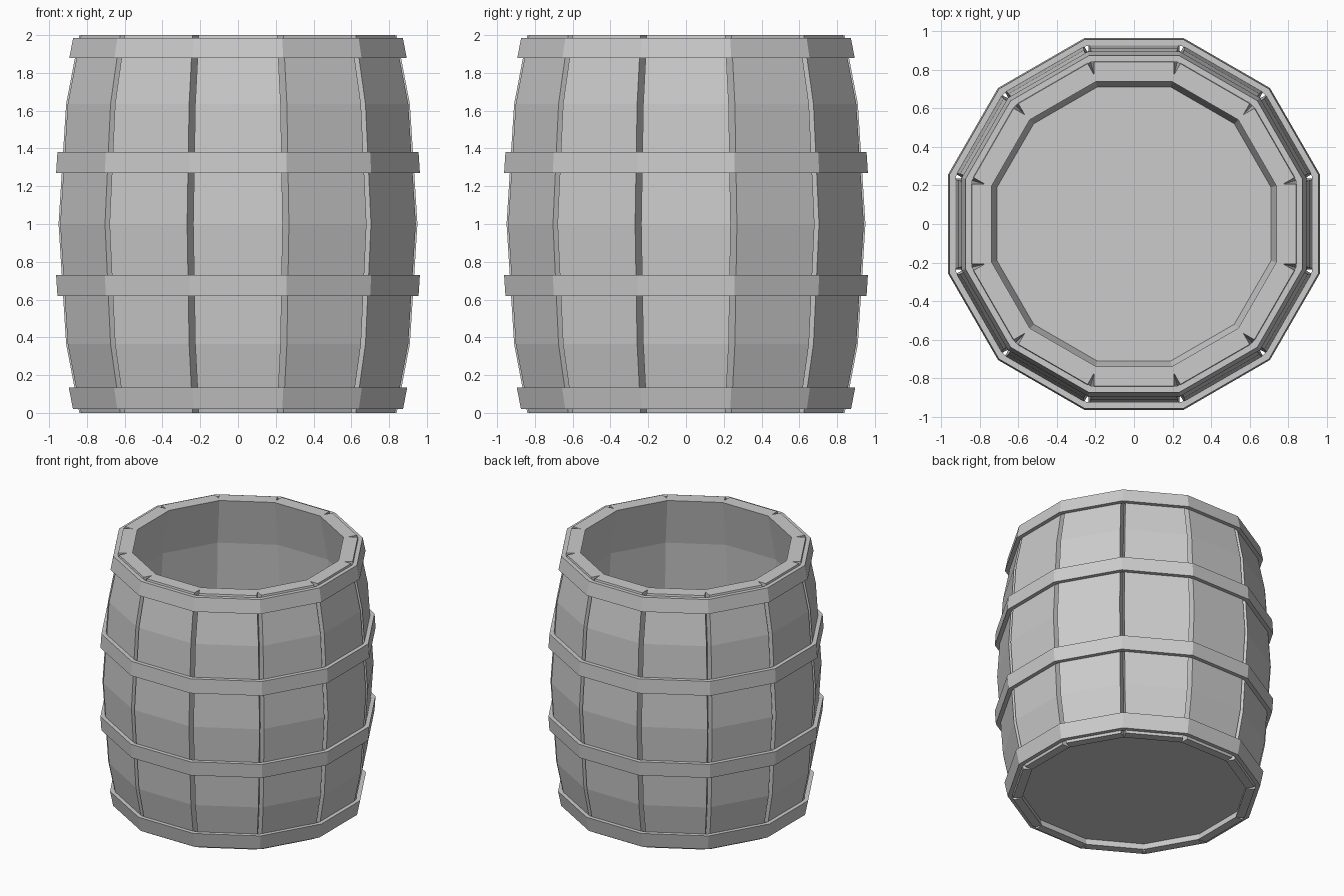
import bpy, bmesh, math
from mathutils import Matrix

if "Cube" in bpy.data.objects:
    bpy.data.objects.remove(bpy.data.objects["Cube"])

SIDES = 12
HALF = math.pi / SIDES
OUTER = [(0.84, 0), (0.91, 0.365), (0.95, 1.0), (0.91, 1.635), (0.84, 2.0)]
STAVE_T = 0.065


def finish(bm, name):
    bmesh.ops.recalc_face_normals(bm, faces=bm.faces)
    me = bpy.data.meshes.new(name)
    bm.to_mesh(me)
    bm.free()
    ob = bpy.data.objects.new(name, me)
    bpy.context.collection.objects.link(ob)
    return ob


def bulge(z):
    """Outer distance of the stave face at height z."""
    for (r0, z0), (r1, z1) in zip(OUTER, OUTER[1:]):
        if z <= z1:
            return r0 + (r1 - r0) * (z - z0) / (z1 - z0)
    return OUTER[-1][0]


def lathe(name, profile, closed):
    """Twelve-sided ring from (flat distance, z) points; open profiles get caps."""
    bm = bmesh.new()
    loops = []
    for r, z in profile:
        R = r / math.cos(HALF)
        loops.append([bm.verts.new((R * math.cos(HALF * (2 * i + 1)),
                                    R * math.sin(HALF * (2 * i + 1)), z))
                      for i in range(SIDES)])
    pairs = list(zip(loops, loops[1:]))
    if closed:
        pairs.append((loops[-1], loops[0]))
    else:
        bm.faces.new(loops[0])
        bm.faces.new(loops[-1])
    for a, b in pairs:
        for i in range(SIDES):
            j = (i + 1) % SIDES
            bm.faces.new((a[i], a[j], b[j], b[i]))
    return finish(bm, name)


# Staves: parallel-sided planks that meet at their inner edges
def stave(index):
    bm = bmesh.new()
    rows = []
    for r, z in OUTER:
        ri = r - STAVE_T
        w = ri * math.tan(HALF)
        rows.append([bm.verts.new(p) for p in
                     ((ri, -w, z), (r, -w, z), (r, w, z), (ri, w, z))])
    for a, b in zip(rows, rows[1:]):
        for i in range(4):
            j = (i + 1) % 4
            bm.faces.new((a[i], a[j], b[j], b[i]))
    bm.faces.new(rows[0])
    bm.faces.new(rows[-1])
    bm.transform(Matrix.Rotation(index * 2 * HALF, 4, 'Z'))
    finish(bm, f"stave_{index + 1}")


for n in range(SIDES):
    stave(n)

# Inner cup: wall lining and recessed floor
lathe("inner_cup", [
    (bulge(0.05) - STAVE_T, 0.05), (0.845, 0.365), (0.885, 1.0),
    (0.845, 1.635), (0.775, 2.0),
    (0.738, 2.0), (0.808, 1.635), (0.848, 1.0), (0.80, 0.365), (0.71, 0.09),
], closed=False)

# Hoops that follow the slope of the staves
for name, z0, z1 in (("bottom_hoop", 0.02, 0.135), ("lower_hoop", 0.62, 0.73),
                     ("upper_hoop", 1.27, 1.38), ("top_hoop", 1.88, 1.985)):
    a, b = bulge(z0), bulge(z1)
    t = 0.03
    lathe(name, [(a - 0.004, z0), (a + t, z0), (b + t, z1), (b - 0.004, z1)],
          closed=True)
